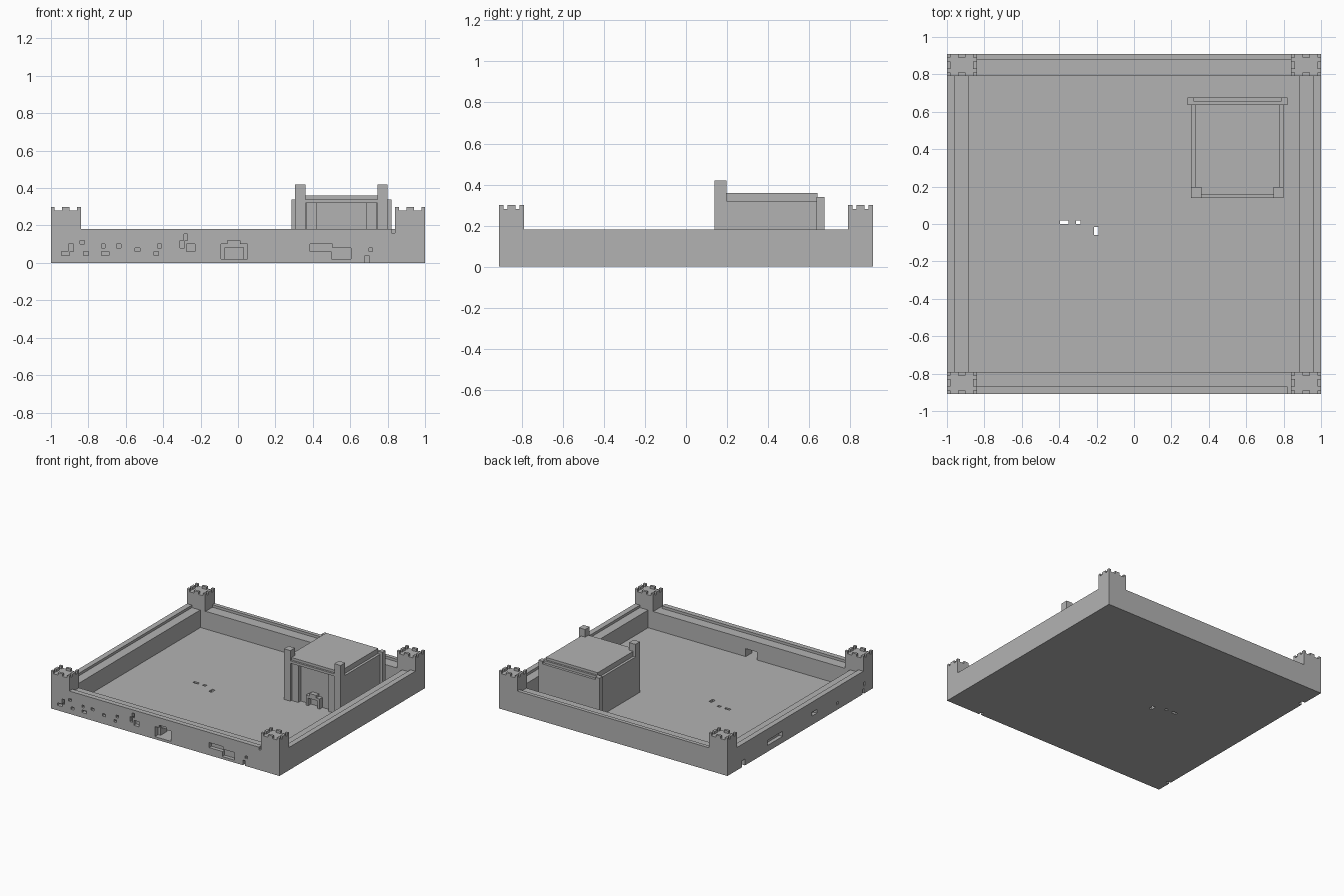
import bpy
import bmesh
from mathutils import Matrix, Vector

if "Cube" in bpy.data.objects:
    bpy.data.objects.remove(bpy.data.objects["Cube"], do_unlink=True)

stone = bpy.data.materials.new("grey stone")
stone.use_nodes = True
GREY = (0.45, 0.45, 0.45, 1)
stone.diffuse_color = GREY
stone.node_tree.nodes["Principled BSDF"].inputs["Base Color"].default_value = GREY


def boxes(name, spans):
    """One object made of boxes given as (x0, x1, y0, y1, z0, z1)."""
    bm = bmesh.new()
    for x0, x1, y0, y1, z0, z1 in spans:
        centre = Vector((x0 + x1, y0 + y1, z0 + z1)) / 2
        size = Matrix.Diagonal((x1 - x0, y1 - y0, z1 - z0, 1))
        bmesh.ops.create_cube(bm, size=1, matrix=Matrix.Translation(centre) @ size)
    mesh = bpy.data.meshes.new(name)
    bm.to_mesh(mesh)
    bm.free()
    mesh.materials.append(stone)
    obj = bpy.data.objects.new(name, mesh)
    bpy.context.collection.objects.link(obj)
    return obj


def carve(target, spans):
    """Cut every box out of the target, one after another."""
    for span in spans:
        cutter = boxes("cutter", [span])
        cutter.hide_render = True
        mod = target.modifiers.new("carve", "BOOLEAN")
        mod.operation, mod.solver, mod.object = "DIFFERENCE", "EXACT", cutter
        bpy.context.view_layer.objects.active = target
        bpy.ops.object.modifier_apply(modifier=mod.name)
        bpy.data.objects.remove(cutter, do_unlink=True)


X, Y = 1.0, 0.91           # outer half sizes
FLOOR, WALK, PARAPET = 0.02, 0.16, 0.18

# Base block with the courtyard hollowed out
base = boxes("courtyard_walls", [(-X, X, -Y, Y, 0, WALK)])
carve(base, [(-0.885, 0.885, -0.79, 0.795, FLOOR, 0.3)])

# Small openings through the floor
carve(base, [(x, x + w, y, y + d, -0.1, 0.1) for x, w, y, d in
             [(-0.395, 0.045, 0, 0.02), (-0.31, 0.025, 0, 0.02), (-0.215, 0.025, -0.06, 0.045)]])

# Gate in the front wall: stepped recess and a passage
carve(base, [(-0.09, 0.05, -1, -0.87, FLOOR, 0.1),
             (-0.055, 0.01, -1, -0.87, 0.09, 0.12),
             (-0.07, 0.03, -1, -0.7, FLOOR, 0.083)])

# Weathered pits in the front wall: x, width, z, height
front_pits = [(-0.945, 0.045, 0.04, 0.02), (-0.905, 0.025, 0.06, 0.04),
              (-0.845, 0.025, 0.1, 0.02), (-0.825, 0.025, 0.04, 0.02),
              (-0.73, 0.04, 0.04, 0.02), (-0.73, 0.02, 0.08, 0.02),
              (-0.65, 0.025, 0.08, 0.02), (-0.55, 0.025, 0.06, 0.02),
              (-0.45, 0.025, 0.04, 0.02), (-0.43, 0.02, 0.08, 0.02),
              (-0.31, 0.025, 0.08, 0.04), (-0.29, 0.02, 0.12, 0.035),
              (-0.275, 0.045, 0.06, 0.04), (0.385, 0.12, 0.06, 0.04),
              (0.5, 0.105, 0.02, 0.06), (0.7, 0.02, 0.06, 0.02),
              (0.68, 0.02, -0.01, 0.05)]
carve(base, [(x, x + w, -1, -Y + 0.03, z, z + h) for x, w, z, h in front_pits])

# Weathered pits in the right wall: y, width, z, height
side_pits = [(0.69, 0.04, -0.01, 0.06), (0.22, 0.19, 0.05, 0.04), (-0.21, 0.06, 0.07, 0.03),
             (-0.48, 0.025, 0.04, 0.02), (-0.81, 0.02, 0.06, 0.03), (-0.8, 0.02, -0.01, 0.05)]
carve(base, [(-1.1, -X + 0.03, y, y + w, z, z + h) for y, w, z, h in side_pits])

# Parapets along the outer edges
boxes("front_parapet", [(-0.845, 0.82, -Y, -0.87, WALK, PARAPET)])
boxes("back_parapet", [(-0.845, 0.845, 0.88, Y, WALK, PARAPET)])
for side, name in ((1, "left_parapet"), (-1, "right_parapet")):
    a, b = sorted((side * 0.957, side * X))
    boxes(name, [(a, b, -0.79, 0.79, WALK, PARAPET)])

# Corner towers with merlons around the top
TW, TD, TOP = 0.16, 0.12, 0.28
for sx, side in ((1, "left"), (-1, "right")):
    for sy, end in ((-1, "front"), (1, "back")):
        cx, cy = sx * (X - TW / 2), sy * (Y - TD / 2)
        tower = [(cx - TW / 2, cx + TW / 2, cy - TD / 2, cy + TD / 2, WALK, TOP)]
        for i in (-1, 0, 1):
            for j in (-1, 0, 1):
                if i == j == 0:
                    continue
                hx = 0.02 if i == 0 else 0.01
                hy = 0.02 if j == 0 else 0.01
                mx, my = cx + i * (TW / 2 - 0.01), cy + j * (TD / 2 - 0.01)
                tower.append((mx - hx, mx + hx, my - hy, my + hy, TOP, TOP + 0.02))
        boxes(f"{end}_{side}_tower", tower)

# Keep: body with a recessed front panel and two narrow slots
L, R = 0.305, 0.8
keep = boxes("keep_body", [(L, R, 0.155, 0.64, FLOOR, 0.32)])
carve(keep, [(a, b, 0.1, 0.185, 0, 0.4) for a, b in
             [(0.345, 0.365), (0.42, 0.685), (0.74, 0.76)]])
boxes("keep_roof", [(0.325, 0.78, 0.155, 0.64, 0.32, 0.36)])
boxes("keep_lintel", [(0.36, 0.745, 0.14, 0.155, 0.32, 0.34)])
for a, name in ((L, "right_post"), (R - 0.055, "left_post")):
    boxes("keep_" + name, [(a, a + 0.055, 0.14, 0.197, FLOOR, 0.42)])

# Keep back wall with a lowered ledge
boxes("keep_back_wall", [(0.285, 0.82, 0.635, 0.655, FLOOR, 0.34),
                         (0.32, 0.785, 0.655, 0.675, FLOOR, 0.32),
                         (0.285, 0.32, 0.655, 0.675, FLOOR, 0.34),
                         (0.785, 0.82, 0.655, 0.675, FLOOR, 0.34)])

# Keep doorway frame
boxes("keep_door_frame", [(0.49, 0.51, 0.15, 0.185, FLOOR, 0.08),
                          (0.59, 0.61, 0.15, 0.185, FLOOR, 0.08),
                          (0.49, 0.61, 0.15, 0.185, 0.08, 0.1),
                          (0.52, 0.58, 0.15, 0.185, 0.1, 0.12)])
